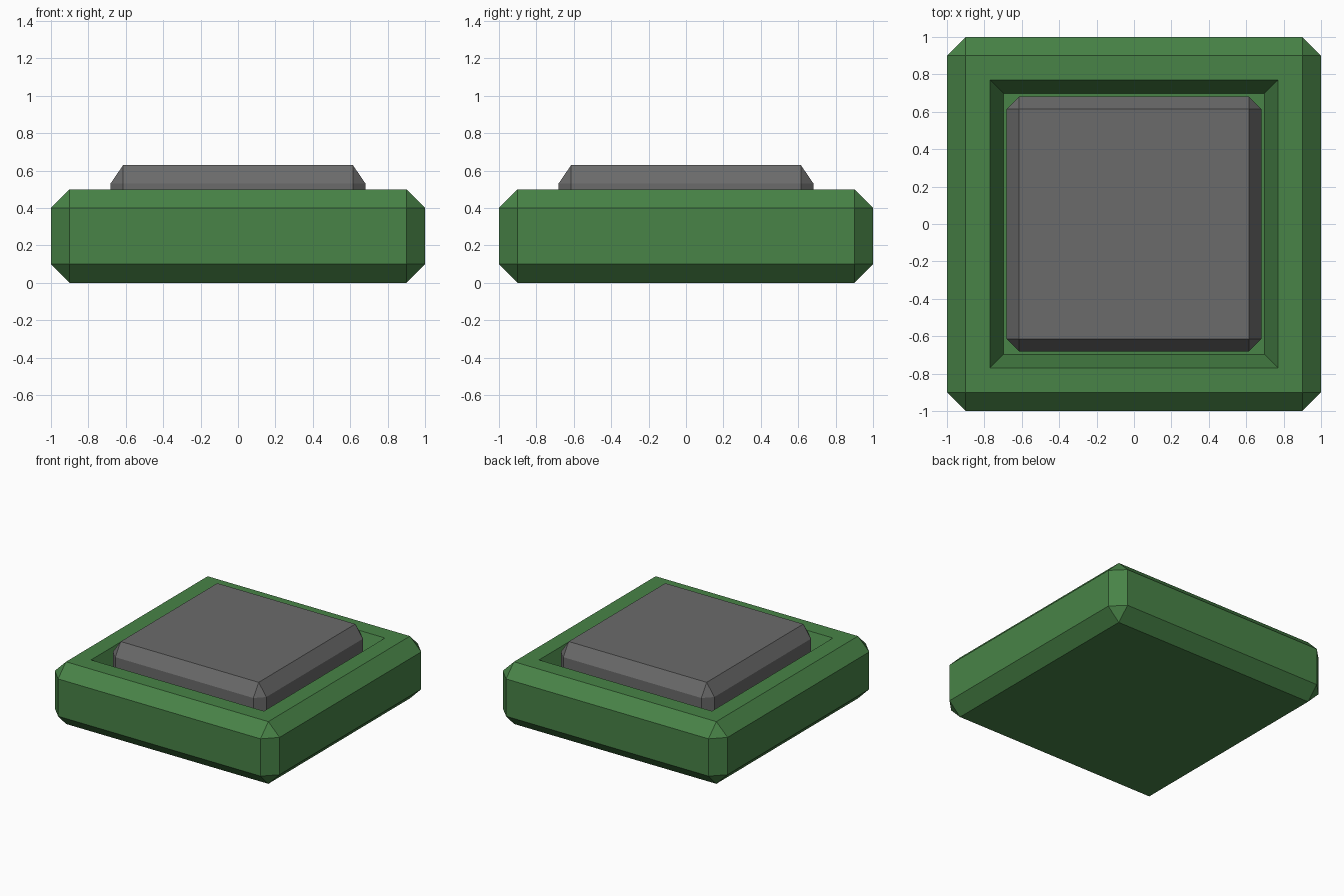
import bpy, bmesh

if "Cube" in bpy.data.objects:
    bpy.data.objects.remove(bpy.data.objects["Cube"])


def material(name, rgb):
    m = bpy.data.materials.new(name)
    m.diffuse_color = (*rgb, 1.0)
    m.use_nodes = True
    m.node_tree.nodes["Principled BSDF"].inputs["Base Color"].default_value = m.diffuse_color
    return m


def finish(bm, name, mat):
    bmesh.ops.recalc_face_normals(bm, faces=bm.faces[:])
    me = bpy.data.meshes.new(name)
    bm.to_mesh(me)
    bm.free()
    me.materials.append(mat)
    ob = bpy.data.objects.new(name, me)
    bpy.context.collection.objects.link(ob)
    return ob


def chamfered_block():
    """2 x 2 x 0.5 block standing on z = 0 with 0.1 flat chamfers."""
    bm = bmesh.new()
    bmesh.ops.create_cube(bm, size=2.0)
    for v in bm.verts:
        v.co.z = 0.5 if v.co.z > 0 else 0.0
    bmesh.ops.bevel(bm, geom=bm.edges[:], offset=0.1, segments=1,
                    profile=0.5, affect='EDGES')
    return bm


green = material("green", (0.065, 0.228, 0.063))
grey = material("dark grey", (0.145, 0.145, 0.145))

# Base with a sloped square recess in its top
bm = chamfered_block()
bm.normal_update()
top = max(bm.faces, key=lambda f: f.calc_center_median().z)
bmesh.ops.inset_region(bm, faces=[top], thickness=0.185)
bmesh.ops.inset_region(bm, faces=[top], thickness=0.10)
for v in top.verts:
    v.co.z = 0.32
finish(bm, "base", green)

# Push plate: the same block, narrower and raised
bm = chamfered_block()
for v in bm.verts:
    v.co.x *= 0.682
    v.co.y *= 0.682
    v.co.z += 0.13
finish(bm, "push_plate", grey)
